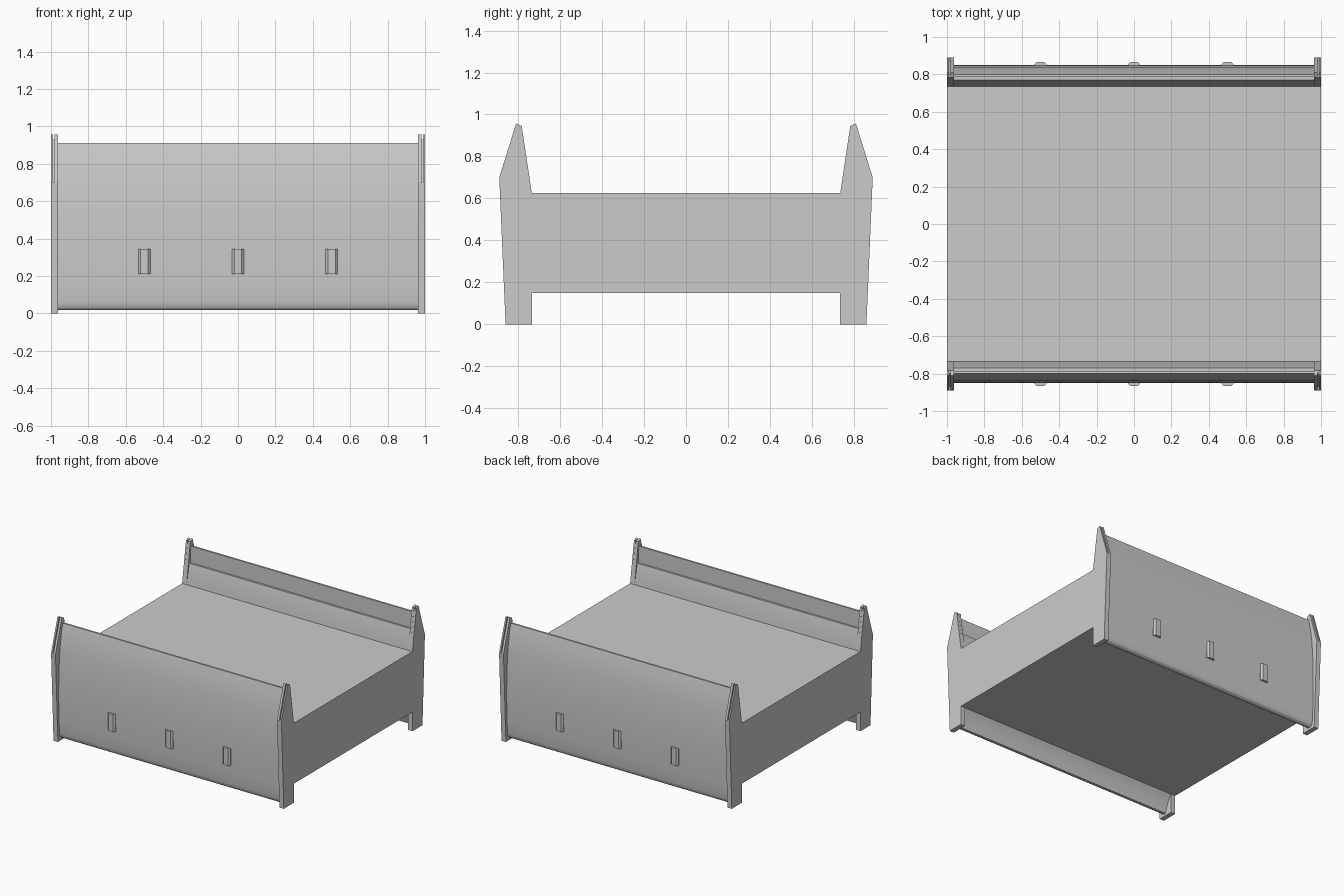
import bpy, bmesh, math

if "Cube" in bpy.data.objects:
    bpy.data.objects.remove(bpy.data.objects["Cube"])


def extrude_profile(name, profile, x0, x1, side=1, smooth=False):
    """Extrude a (y, z) outline along x; side = -1 mirrors it to the front."""
    bm = bmesh.new()
    verts = [bm.verts.new((x0, y * side, z)) for y, z in profile]
    face = bm.faces.new(verts)
    out = bmesh.ops.extrude_face_region(bm, geom=[face])
    moved = [g for g in out["geom"] if isinstance(g, bmesh.types.BMVert)]
    bmesh.ops.translate(bm, verts=moved, vec=(x1 - x0, 0, 0))
    bmesh.ops.recalc_face_normals(bm, faces=bm.faces)
    mesh = bpy.data.meshes.new(name)
    bm.to_mesh(mesh)
    bm.free()
    ob = bpy.data.objects.new(name, mesh)
    bpy.context.collection.objects.link(ob)
    if smooth:
        bpy.ops.object.select_all(action='DESELECT')
        ob.select_set(True)
        bpy.context.view_layer.objects.active = ob
        bpy.ops.object.shade_smooth_by_angle(angle=math.radians(28))
    return ob


def add_peg(name, x, side):
    """Small raised block with chamfered long edges."""
    bm = bmesh.new()
    outline = [(-0.032, 0.83), (-0.032, 0.853), (-0.02, 0.865),
               (0.02, 0.865), (0.032, 0.853), (0.032, 0.83)]
    face = bm.faces.new([bm.verts.new((x + a, b * side, 0.21)) for a, b in outline])
    out = bmesh.ops.extrude_face_region(bm, geom=[face])
    moved = [g for g in out["geom"] if isinstance(g, bmesh.types.BMVert)]
    bmesh.ops.translate(bm, verts=moved, vec=(0, 0, 0.135))
    bmesh.ops.recalc_face_normals(bm, faces=bm.faces)
    mesh = bpy.data.meshes.new(name)
    bm.to_mesh(mesh)
    bm.free()
    bpy.context.collection.objects.link(bpy.data.objects.new(name, mesh))


# Deck slab
extrude_profile("deck", [(-0.735, 0.15), (0.735, 0.15), (0.735, 0.625), (-0.735, 0.625)], -1, 1)

# Curved wall section: bowed outside, inner kerb slope, thin upper lip
wall = [(0.735, 0.15), (0.735, 0.625), (0.77, 0.78), (0.785, 0.78), (0.785, 0.91), (0.80, 0.91),
        (0.814, 0.85), (0.826, 0.78), (0.836, 0.70), (0.843, 0.61), (0.848, 0.51),
        (0.85, 0.40), (0.849, 0.28), (0.845, 0.16), (0.84, 0.06), (0.836, 0.04),
        (0.828, 0.026), (0.815, 0.018), (0.795, 0.018), (0.788, 0.04), (0.775, 0.08), (0.757, 0.12)]

# End post outline, and the same with its sloping outer edge set back
post = [(0.735, 0), (0.86, 0), (0.89, 0.70), (0.81, 0.957), (0.783, 0.945), (0.735, 0.625)]
post_inset = [(0.735, 0), (0.86, 0), (0.89, 0.70), (0.872, 0.70), (0.80, 0.93),
              (0.782, 0.93), (0.735, 0.625)]

for side, where in ((-1, "front"), (1, "back")):
    extrude_profile(f"{where}_wall", wall, -0.97, 0.97, side, smooth=True)
    for i, x in enumerate((-0.5, 0, 0.5)):
        add_peg(f"{where}_peg_{i + 1}", x, side)
    # Posts: two outer leaves with a recessed core between them
    for sx, hand in ((-1, "left"), (1, "right")):
        extrude_profile(f"{where}_{hand}_post", post, sx * 0.988, sx * 1.0, side)
        extrude_profile(f"{where}_{hand}_post_core", post_inset, sx * 0.98, sx * 0.988, side)
        extrude_profile(f"{where}_{hand}_post_inner", post, sx * 0.962, sx * 0.98, side)
